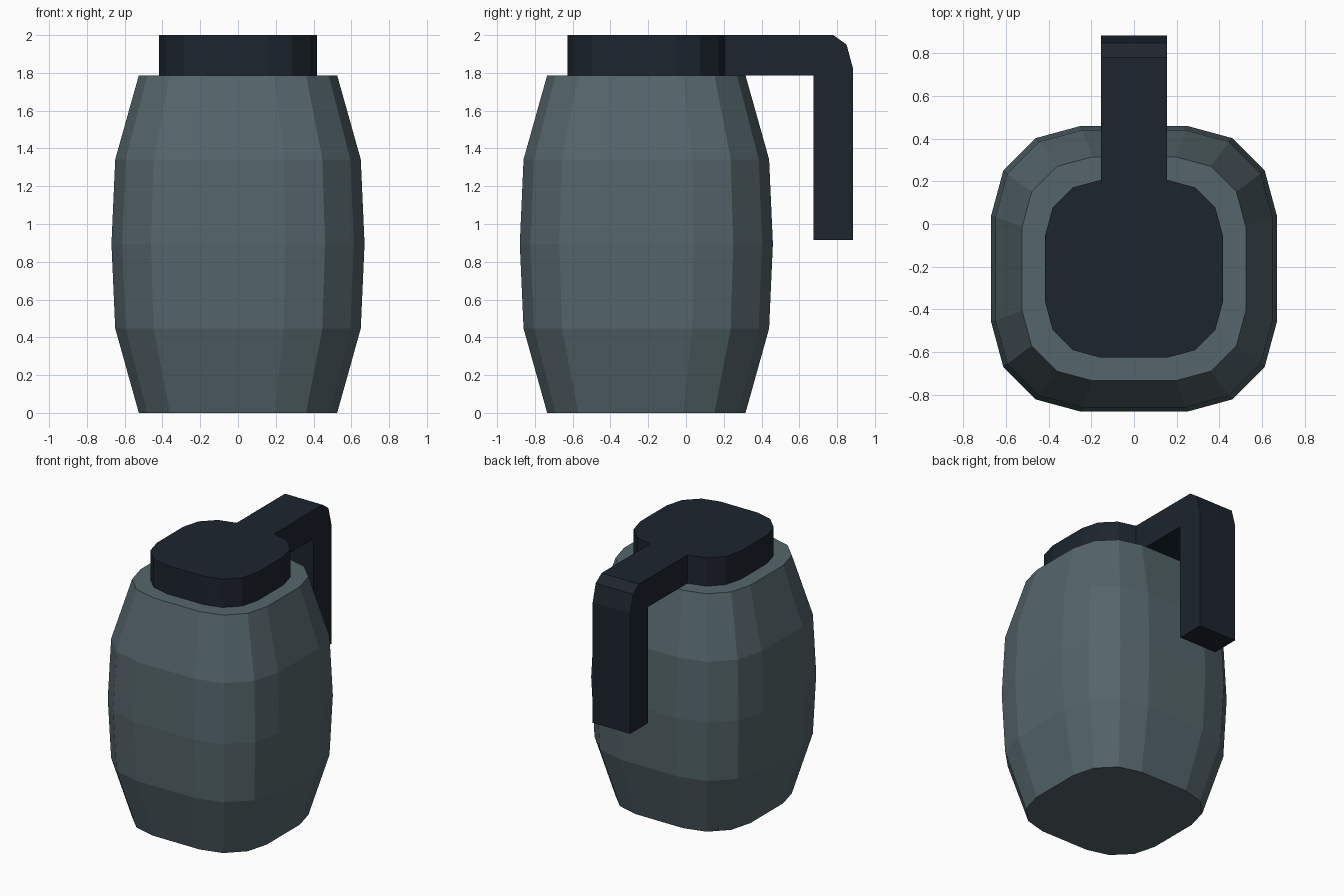
import bpy, bmesh

if "Cube" in bpy.data.objects:
    bpy.data.objects.remove(bpy.data.objects["Cube"])

CY = -0.21  # body axis in y
# Quarter of the rounded-square section, for half width 1
QUARTER = [(1, -0.373), (1, 0.373), (0.915, 0.687), (0.687, 0.915)]


def ring(bm, half, z):
    """Sixteen-point rounded square, counter-clockwise."""
    verts = []
    pts = QUARTER
    for _ in range(4):
        verts += [bm.verts.new((x * half, y * half + CY, z)) for x, y in pts]
        pts = [(-y, x) for x, y in pts]
    return verts


def loft(bm, levels):
    """Closed solid through rings given as (half width, z)."""
    rings = [ring(bm, h, z) for h, z in levels]
    for a, b in zip(rings, rings[1:]):
        for i in range(16):
            j = (i + 1) % 16
            bm.faces.new((a[i], a[j], b[j], b[i]))
    bm.faces.new(rings[0][::-1])
    bm.faces.new(rings[-1])


def finish(bm, name, color):
    bmesh.ops.recalc_face_normals(bm, faces=bm.faces)
    mesh = bpy.data.meshes.new(name)
    bm.to_mesh(mesh)
    bm.free()
    mat = bpy.data.materials.new(name + "_color")
    mat.diffuse_color = color
    mat.use_nodes = True
    mat.node_tree.nodes["Principled BSDF"].inputs["Base Color"].default_value = mat.diffuse_color
    mesh.materials.append(mat)
    obj = bpy.data.objects.new(name, mesh)
    bpy.context.collection.objects.link(obj)


# Barrel-shaped body
bm = bmesh.new()
loft(bm, [(0.525, 0), (0.65, 0.447), (0.67, 0.895), (0.65, 1.342), (0.525, 1.787)])
finish(bm, "jug_body", (0.09, 0.13, 0.145, 1))

# Lid, with its rear face opened for the handle
bm = bmesh.new()
half, z0, z1 = 0.417, 1.787, 2.0
loft(bm, [(half, z0), (half, z1)])
back = max(bm.faces, key=lambda f: f.calc_center_median().y)
bmesh.ops.delete(bm, geom=[back], context='FACES_ONLY')

# Hooked handle running straight out of the lid
y0, w = CY + half, half * 0.373
profile = [(y0, z1), (0.78, z1), (0.85, 1.95), (0.885, 1.82), (0.885, 0.915),
           (0.675, 0.915), (0.675, z0), (y0, z0)]
left = [bm.verts.new((-w, y, z)) for y, z in profile]
right = [bm.verts.new((w, y, z)) for y, z in profile]
bm.faces.new(left)
bm.faces.new(right[::-1])
for i in range(len(profile) - 1):
    bm.faces.new((left[i], right[i], right[i + 1], left[i + 1]))
bmesh.ops.remove_doubles(bm, verts=bm.verts, dist=0.001)
finish(bm, "lid_and_handle", (0.012, 0.018, 0.027, 1))
